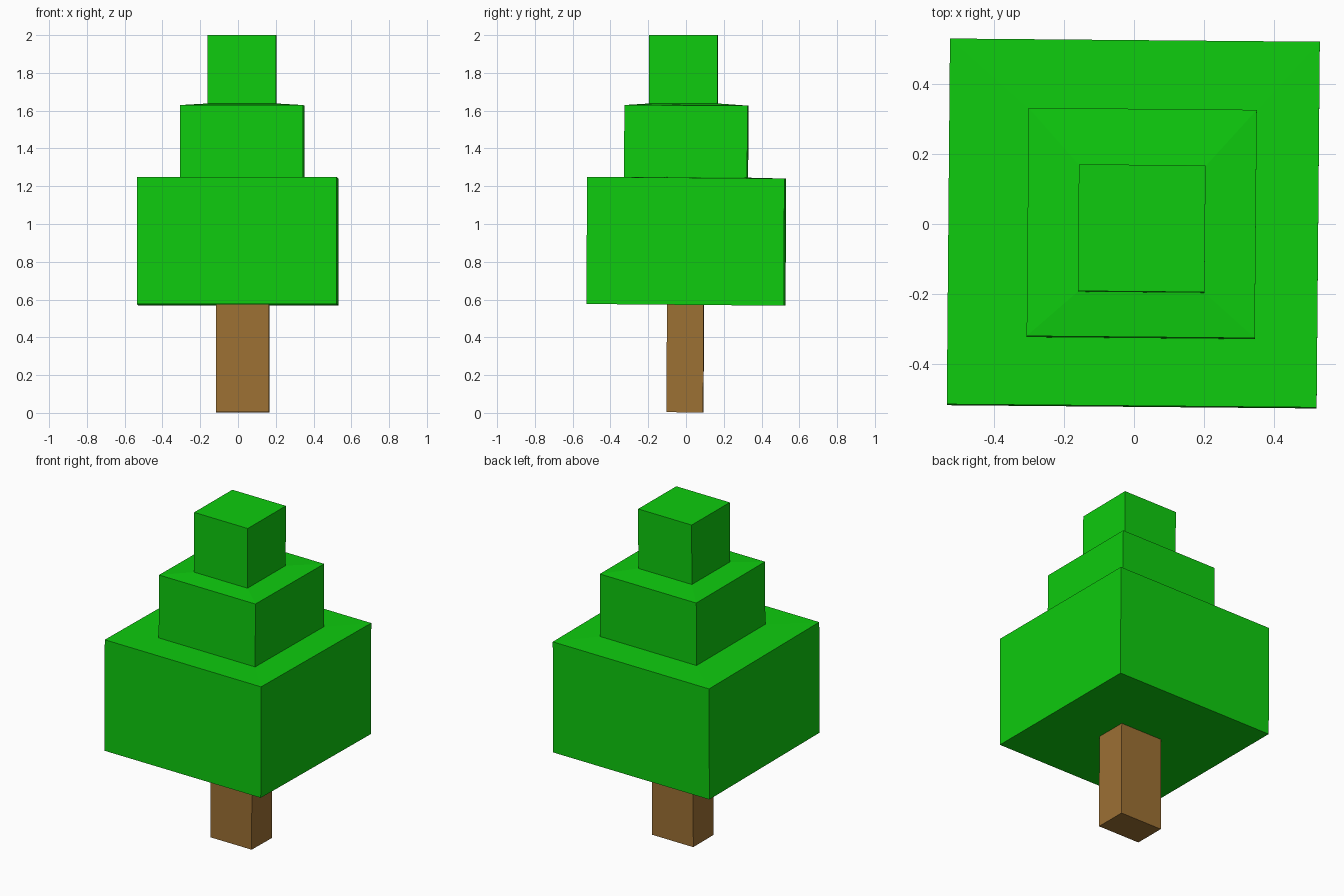
import bpy, bmesh, math
from mathutils import Matrix, Vector

if "Cube" in bpy.data.objects:
    bpy.data.objects.remove(bpy.data.objects["Cube"])


def material(name, rgb):
    m = bpy.data.materials.new(name)
    m.diffuse_color = (*rgb, 1.0)
    m.use_nodes = True
    m.node_tree.nodes["Principled BSDF"].inputs["Base Color"].default_value = m.diffuse_color
    return m


def stacked_rings(name, rings, mat):
    """Rectangular rings (cx, cy, width, depth, z, x tilt in degrees) joined by faces."""
    bm = bmesh.new()
    loops = []
    for cx, cy, w, d, z, tilt in rings:
        rot = Matrix.Rotation(math.radians(-0.5), 3, 'Z') @ Matrix.Rotation(math.radians(tilt), 3, 'X')
        loops.append([bm.verts.new(Vector((cx, cy, z)) + rot @ Vector((sx * w / 2, sy * d / 2, 0)))
                      for sx, sy in ((-1, -1), (1, -1), (1, 1), (-1, 1))])
    for a, b in zip(loops, loops[1:]):
        for i in range(4):
            j = (i + 1) % 4
            bm.faces.new((a[i], a[j], b[j], b[i]))
    bm.faces.new(loops[0][::-1])
    bm.faces.new(loops[-1])
    bmesh.ops.recalc_face_normals(bm, faces=bm.faces)
    me = bpy.data.meshes.new(name)
    bm.to_mesh(me)
    bm.free()
    me.materials.append(mat)
    ob = bpy.data.objects.new(name, me)
    bpy.context.collection.objects.link(ob)
    return ob


leaf = material("leaf green", (0.0044, 0.6, 0.0044))
bark = material("bark brown", (0.335, 0.163, 0.034))

# Trunk
stacked_rings("trunk", [(0.025, -0.005, 0.28, 0.194, 0.003, -0.5),
                        (0.025, -0.003, 0.28, 0.194, 0.574, -0.5)], bark)

# Three-tier foliage, one continuous stepped body
stacked_rings("foliage", [
    (-0.002, 0.000, 1.057, 1.045, 0.572, -0.5),   # lower tier
    (-0.002, 0.003, 1.057, 1.045, 1.245, -0.5),
    (0.022, 0.000, 0.652, 0.652, 1.247, -0.3),    # middle tier
    (0.022, 0.003, 0.652, 0.652, 1.628, -0.3),
    (0.022, -0.014, 0.362, 0.362, 1.638, 0.0),    # top tier
    (0.022, -0.012, 0.362, 0.362, 2.000, 0.0),
], leaf)
